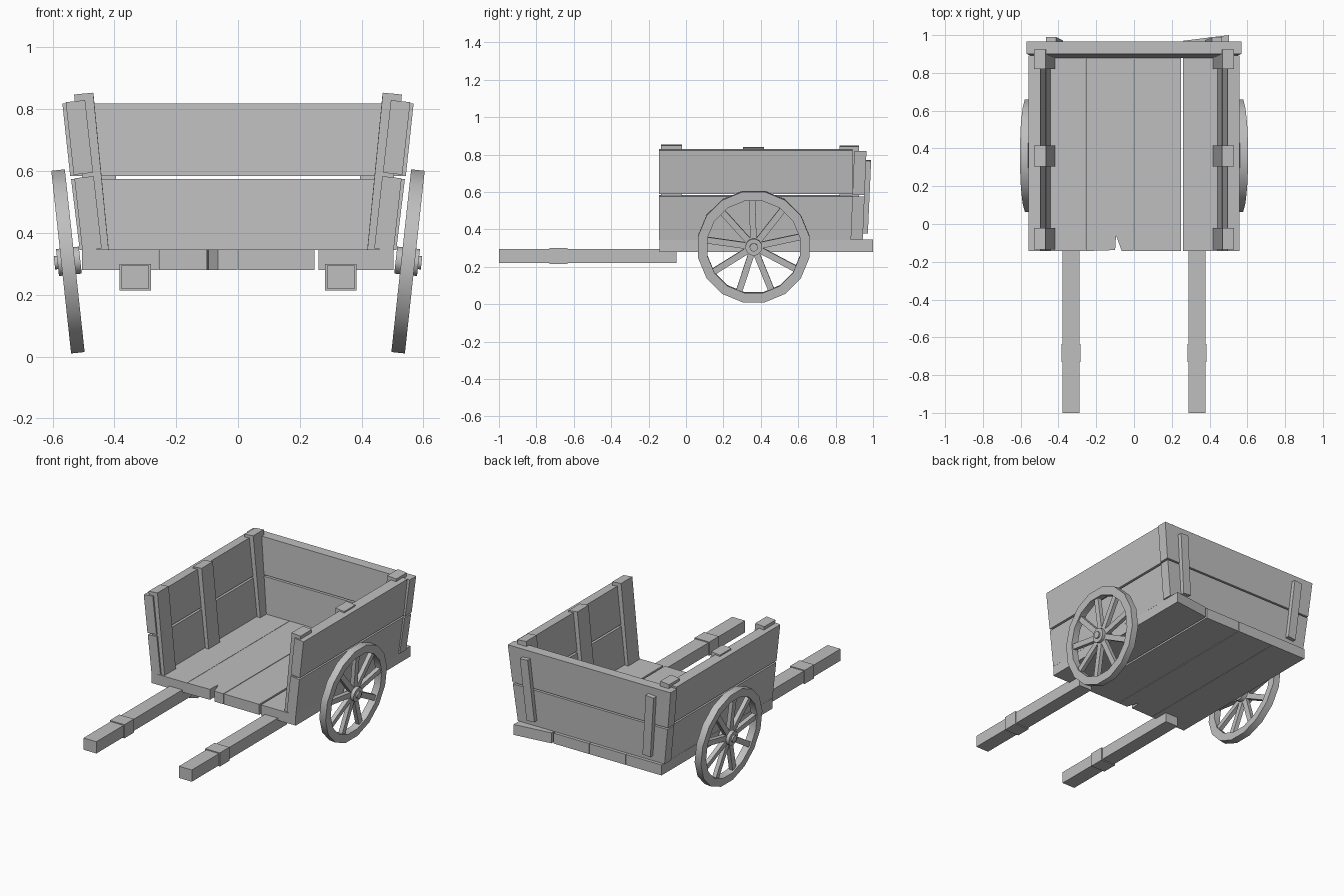
import bpy
import bmesh
import math
from mathutils import Matrix, Vector

cube = bpy.data.objects.get("Cube")
if cube:
    bpy.data.objects.remove(cube, do_unlink=True)

grey = bpy.data.materials.new("plain_grey")
grey.use_nodes = True
grey.diffuse_color = (0.52, 0.52, 0.52, 1)
grey.node_tree.nodes["Principled BSDF"].inputs["Base Color"].default_value = grey.diffuse_color


def finish(name, bm):
    bmesh.ops.recalc_face_normals(bm, faces=bm.faces)
    mesh = bpy.data.meshes.new(name)
    bm.to_mesh(mesh)
    bm.free()
    mesh.materials.append(grey)
    obj = bpy.data.objects.new(name, mesh)
    bpy.context.collection.objects.link(obj)
    return obj


def box(name, center, size, lean_x=0.0, lean_y=0.0):
    """Block whose top leans towards +x by lean_x and towards +y by lean_y."""
    bm = bmesh.new()
    turn = Matrix.Rotation(lean_x, 4, 'Y') @ Matrix.Rotation(-lean_y, 4, 'X')
    bmesh.ops.create_cube(bm, size=1, matrix=Matrix.Translation(center) @ turn @ Matrix.Diagonal((*size, 1)))
    return finish(name, bm)


def prism(name, points, thickness):
    """Polygon of 3D points pushed along a thickness vector."""
    bm = bmesh.new()
    face = bm.faces.new([bm.verts.new(p) for p in points])
    new = bmesh.ops.extrude_face_region(bm, geom=[face])["geom"]
    bmesh.ops.translate(bm, vec=thickness, verts=[v for v in new if isinstance(v, bmesh.types.BMVert)])
    return finish(name, bm)


# Floor planks, one with a split front end and one cut askew at the back
FRONT, BACK, FLOOR_Z = -0.143, 0.965, 0.28
floors = {
    "floor_plank_far_right": [(-0.505, FRONT), (-0.257, FRONT), (-0.257, BACK), (-0.505, BACK)],
    "floor_plank_split": [(-0.255, FRONT), (-0.1, -0.138), (-0.095, -0.06), (-0.065, FRONT),
                          (-0.002, FRONT), (-0.002, BACK), (-0.255, BACK)],
    "floor_plank_middle": [(0.002, FRONT), (0.248, FRONT), (0.248, BACK), (0.002, BACK)],
    "floor_plank_far_left": [(0.26, FRONT), (0.503, FRONT), (0.503, 1.0), (0.26, 0.97)],
}
for name, outline in floors.items():
    prism(name, [(x, y, FLOOR_Z) for x, y in outline], (0, 0, 0.066))

# Back wall boards, wider towards the top and leaning back a little
for name, z0, z1, w0, w1 in (("lower", 0.345, 0.575, 0.512, 0.54),
                             ("upper", 0.585, 0.818, 0.543, 0.568)):
    y0, y1 = (0.88 + 0.042 * (z - 0.345) for z in (z0, z1))
    prism("back_board_" + name, [(-w0, y0, z0), (w0, y0, z0), (w1, y1, z1), (-w1, y1, z1)], (0, 0.065, 0))


def wheel(name, side):
    """Spoked wheel built around local x, then leaned outwards."""
    bm = bmesh.new()
    outer, inner, half, segments = 0.303, 0.252, 0.022, 16
    # Rim
    rings = []
    for i in range(segments):
        a = math.tau * (i + 0.5) / segments
        rings.append([bm.verts.new((x, r * math.cos(a), r * math.sin(a)))
                      for x, r in ((-half, outer), (half, outer), (half, inner), (-half, inner))])
    for i in range(segments):
        a, b = rings[i], rings[(i + 1) % segments]
        for k in range(4):
            n = (k + 1) % 4
            bm.faces.new((a[k], a[n], b[n], b[k]))
    # Hub with a small raised cap
    for radius, start, end in ((0.045, -0.04, 0.034), (0.022, 0.034, 0.044)):
        place = Matrix.Translation((side * (start + end) / 2, 0, 0)) @ Matrix.Rotation(math.pi / 2, 4, 'Y')
        bmesh.ops.create_cone(bm, cap_ends=True, segments=14, radius1=radius, radius2=radius,
                              depth=end - start, matrix=place)
    # Spokes
    for i in range(9):
        spin = Matrix.Rotation(math.radians(2 + 40 * i), 4, 'X')
        spoke = Matrix.Translation((0, 0, 0.148)) @ Matrix.Diagonal((0.026, 0.034, 0.23, 1))
        bmesh.ops.create_cube(bm, size=1, matrix=spin @ spoke)
    obj = finish(name, bm)
    obj.data.transform(Matrix.Translation((side * 0.55, 0.362, 0.308)) @ Matrix.Rotation(side * 0.108, 4, 'Y'))
    bpy.ops.object.select_all(action='DESELECT')
    obj.select_set(True)
    bpy.context.view_layer.objects.active = obj
    bpy.ops.object.shade_smooth_by_angle(angle=math.radians(30))


# Parts that repeat on both sides
for label, s in (("left", 1), ("right", -1)):
    # Side wall boards
    box(f"{label}_lower_board", (s * 0.485, 0.374, 0.463), (0.063, 1.035, 0.236), s * 0.11)
    box(f"{label}_upper_board", (s * 0.513, 0.374, 0.709), (0.063, 1.035, 0.236), s * 0.11)
    # Inside posts
    for part, y, top in (("front", -0.078, 0.852), ("middle", 0.36, 0.84), ("back", 0.872, 0.848)):
        height = top - 0.34
        box(f"{label}_{part}_post", (s * (0.425 + 0.049 * height / 0.51), y, 0.34 + height / 2),
            (0.062, 0.112 if part != "back" else 0.105, height), s * 0.098)
    # Battens nailed outside the back wall
    box(f"{label}_back_batten", (s * 0.422, 0.966, 0.575), (0.055, 0.03, 0.39), s * 0.09, 0.045)
    # Pull handles with square bands
    box(f"{label}_handle", (s * 0.333, -0.525, 0.257), (0.09, 0.95, 0.074))
    box(f"{label}_handle_band", (s * 0.333, -0.682, 0.257), (0.102, 0.095, 0.086))
    wheel(f"{label}_wheel", s)
